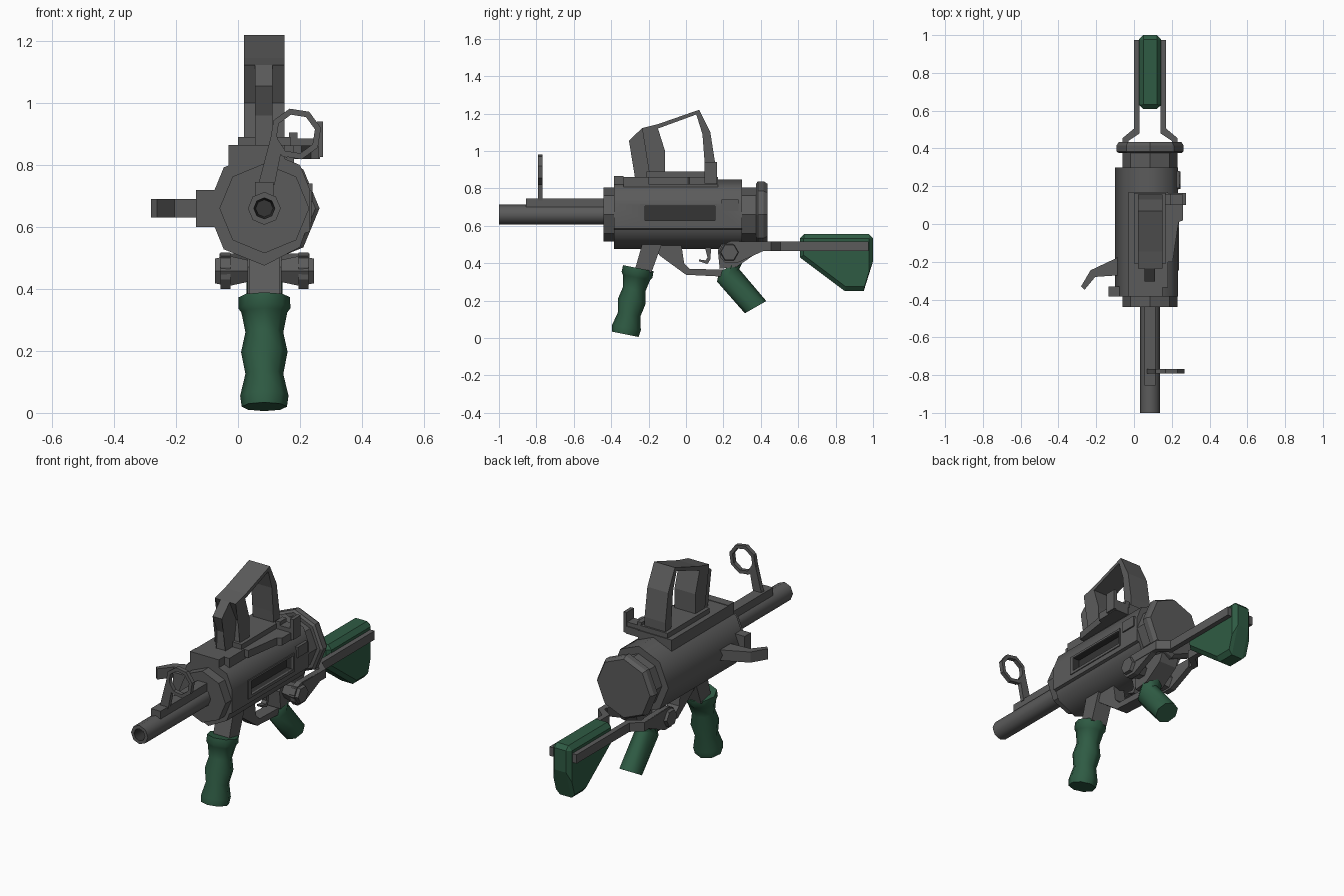
import bpy, bmesh, math
from mathutils import Vector

if "Cube" in bpy.data.objects:
    bpy.data.objects.remove(bpy.data.objects["Cube"])

CX, CZ = 0.085, 0.66          # barrel axis


def material(name, col):
    m = bpy.data.materials.new(name)
    m.diffuse_color = (*col, 1)
    m.use_nodes = True
    m.node_tree.nodes["Principled BSDF"].inputs["Base Color"].default_value = m.diffuse_color
    return m


GREY = material("gun metal grey", (0.105, 0.105, 0.105))
DARK = material("dark recess", (0.035, 0.035, 0.035))
GREEN = material("dark green", (0.028, 0.105, 0.057))


def finish(name, bm, mat, smooth=None):
    bmesh.ops.recalc_face_normals(bm, faces=bm.faces)
    me = bpy.data.meshes.new(name)
    bm.to_mesh(me)
    bm.free()
    me.materials.append(mat)
    ob = bpy.data.objects.new(name, me)
    bpy.context.collection.objects.link(ob)
    if smooth:
        bpy.ops.object.select_all(action='DESELECT')
        ob.select_set(True)
        bpy.context.view_layer.objects.active = ob
        bpy.ops.object.shade_smooth_by_angle(angle=math.radians(smooth))
    return ob


def prism(name, pts, axis, a, b, mat=GREY, smooth=None):
    """Extrude a 2D outline along an axis from a to b."""
    def put(p, t):
        return {'x': (t, p[0], p[1]), 'y': (p[0], t, p[1]), 'z': (p[0], p[1], t)}[axis]
    bm = bmesh.new()
    lo = [bm.verts.new(put(p, a)) for p in pts]
    hi = [bm.verts.new(put(p, b)) for p in pts]
    n = len(pts)
    for i in range(n):
        j = (i + 1) % n
        bm.faces.new((lo[i], lo[j], hi[j], hi[i]))
    caps = [bm.faces.new(lo), bm.faces.new(hi)]
    bmesh.ops.triangulate(bm, faces=caps)
    return finish(name, bm, mat, smooth)


def box(name, x0, x1, y0, y1, z0, z1, mat=GREY):
    return prism(name, [(x0, y0), (x1, y0), (x1, y1), (x0, y1)], 'z', z0, z1, mat)


def loft(name, rings, u, v, mat=GREY, smooth=None, sides=8, phase=0, closed=False):
    """Skin rings given as (centre, radius along u, radius along v)."""
    bm = bmesh.new()
    u, v = Vector(u).normalized(), Vector(v).normalized()
    loops = []
    for c, ru, rv in rings:
        ang = [2 * math.pi * (i + phase) / sides for i in range(sides)]
        loops.append([bm.verts.new(Vector(c) + u * ru * math.cos(t) + v * rv * math.sin(t))
                      for t in ang])
    pairs = list(zip(loops, loops[1:]))
    if closed:
        pairs.append((loops[-1], loops[0]))
    else:
        bm.faces.new(loops[0])
        bm.faces.new(loops[-1])
    for p, q in pairs:
        for i in range(sides):
            j = (i + 1) % sides
            bm.faces.new((p[i], p[j], q[j], q[i]))
    return finish(name, bm, mat, smooth)


def turned(name, prof, cx=CX, cz=CZ, **kw):
    return loft(name, [((cx, y, cz), r, r) for r, y in prof], (1, 0, 0), (0, 0, 1), **kw)


# barrel with hollow muzzle
barrel = turned("barrel", [(.028, -.93), (.034, -1), (.053, -1), (.053, -.42)], smooth=50)
barrel.data.materials.append(DARK)
for f in barrel.data.polygons:
    c = f.center
    if math.hypot(c.x - CX, c.z - CZ) < .032 and c.y < -.9:
        f.material_index = 1
box("barrel_rib", .055, .115, -.855, -.42, .69, .745)

# main drum, flattened on the right side, with slot
body = prism("drum_body", [(-.1, .66), (-.046, .792), (.085, .847), (.2, .8), (.232, .72),
                           (.232, .585), (.216, .58), (.2, .535), (.085, .475), (-.046, .528)],
             'y', -.385, .30, smooth=50)
cut = box("slot_cutter", .195, .3, -.22, .155, .628, .705, DARK)
cut.hide_render = True
cut.hide_set(True)
cut.display_type = 'WIRE'
body.data.materials.append(DARK)
mod = body.modifiers.new("slot", 'BOOLEAN')
mod.operation, mod.object, mod.solver = 'DIFFERENCE', cut, 'EXACT'
mod.material_mode = 'TRANSFER'
# raised slot frame
for nm, y0, y1, z0, z1 in (("top", -.245, .165, .705, .717), ("bottom", -.245, .165, .612, .628),
                           ("front", -.245, -.22, .628, .705), ("rear", .155, .165, .628, .705)):
    box("slot_frame_" + nm, .225, .237, y0, y1, z0, z1)

# front collar, rear neck and end cap
turned("front_collar", [(.145, -.44), (.145, -.37)])
turned("rear_neck", [(.145, .29), (.145, .39)])
turned("rear_cap", [(.165, .375), (.178, .385), (.178, .415), (.165, .435)])
box("side_catch", .21, .24, .19, .28, .68, .74)

# top rail, carry handle plate and front block
box("top_front_block", -.03, .15, -.385, -.335, .78, .865)
box("top_rail", -.03, .18, -.335, .17, .79, .862)
box("handle_plate", 0, .17, -.21, .165, .855, .89)

# carry handle frame and narrow front grip
prism("carry_handle", [(-.195, .87), (-.175, 1.0), (-.235, 1.122), (-.145, 1.145), (.07, 1.22),
                       (.13, 1.1), (.155, .94), (.155, .87), (.105, .87), (.1, .95), (.088, 1.09),
                       (.055, 1.195), (-.15, 1.12), (-.112, 1.0), (-.112, .87)], 'x', .02, .15)
prism("handle_front_grip", [(-.27, .84), (-.265, .96), (-.305, 1.055), (-.235, 1.122),
                            (-.16, 1.0), (-.18, .84)], 'x', .055, .112)

# rear sight on side bracket
prism("sight_bracket", [(.17, .165), (.26, .165), (.26, .02), (.236, .01), (.205, -.2), (.17, -.2)],
      'z', .82, .862)
box("rear_sight_base", .18, .265, .1, .16, .82, .885)
box("rear_sight_leaf", .255, .275, .1, .165, .825, .94)
box("rear_sight_post", .165, .192, .1, .16, .855, .905)

# front ring sight
prism("front_sight_post", [(.065, .735), (.118, .735), (.138, .835), (.16, .82), (.15, .85),
                           (.13, .88), (.115, .925), (.1, .86)], 'y', -.792, -.768)
turned("front_sight_ring", [(.084, -.792), (.084, -.768), (.064, -.768), (.064, -.792)],
       cx=.186, cz=.9, closed=True, phase=.3)

# charging handle on the left
box("charging_base", -.135, -.02, -.385, -.33, .6, .72)
prism("charging_handle", [(-.06, -.165), (-.23, -.245), (-.28, -.33), (-.262, -.348),
                          (-.205, -.28), (-.06, -.27)], 'z', .63, .69)

# front grip: wavy tube along a leaning axis
top, bot = Vector((CX, -.255, .373)), Vector((CX, -.325, .02))
steps = [(0, .083), (.1, .084), (.14, .074), (.32, .061), (.5, .075), (.7, .061), (.9, .078), (1, .073)]
loft("front_grip", [(top.lerp(bot, t), r, r) for t, r in steps],
     (1, 0, 0), (0, .981, -.195), GREEN, 50)
prism("front_grip_mount", [(-.235, .5), (-.13, .5), (-.185, .35), (-.275, .36)], 'x', .035, .135)

# trigger guard, trigger and rear housing
prism("trigger_guard", [(-.18, .5), (-.14, .44), (0, .338), (.2, .328), (.2, .365), (.02, .37),
                        (-.01, .4), (-.025, .5)], 'x', .05, .12)
prism("trigger", [(.1, .49), (.135, .49), (.13, .42), (.115, .395), (.07, .41), (.068, .42),
                  (.105, .415), (.115, .43)], 'x', .07, .1)
prism("rear_housing", [(.18, .37), (.17, .47), (.2, .52), (.3, .52), (.4, .5), (.38, .455),
                       (.27, .38)], 'x', .03, .14)

# pistol grip
loft("pistol_grip", [((CX, .245, .39), .056, .08), ((CX, .225, .335), .06, .068),
                     ((CX, .372, .165), .06, .066)],
     (1, 0, 0), (0, .868, .496), GREEN, 50)

# stock arms and pivots on both sides
for s, side in ((-1, "left"), (1, "right")):
    def X(d):
        return CX + s * d
    prism("stock_arm_" + side, [(X(.115), .25), (X(.145), .25), (X(.145), .455), (X(.085), .505),
                                (X(.085), .975), (X(.055), .975), (X(.055), .48), (X(.115), .44)],
          'z', .465, .515)
    prism("arm_plate_" + side, [(.18, .47), (.195, .5), (.24, .518), (.42, .515), (.42, .468),
                                (.27, .4), (.21, .4), (.185, .43)], 'x', X(.11), X(.142))
    loft("stock_pivot_" + side,
         [((X(d), .232, .458), r, r) for d, r in
          ((.03, .035), (.11, .055), (.142, .056), (.142, .05), (.16, .046))],
         (0, 1, 0), (0, 0, 1), sides=6)

# shoulder stock with chamfered edges
stock = prism("shoulder_stock", [(.61, .555), (1, .555), (1, .41), (.95, .25), (.85, .25),
                                 (.61, .43)], 'x', .027, .143, GREEN)
bev = stock.modifiers.new("chamfer", 'BEVEL')
bev.width, bev.segments, bev.limit_method = .022, 1, 'ANGLE'
bev.angle_limit = math.radians(75)
